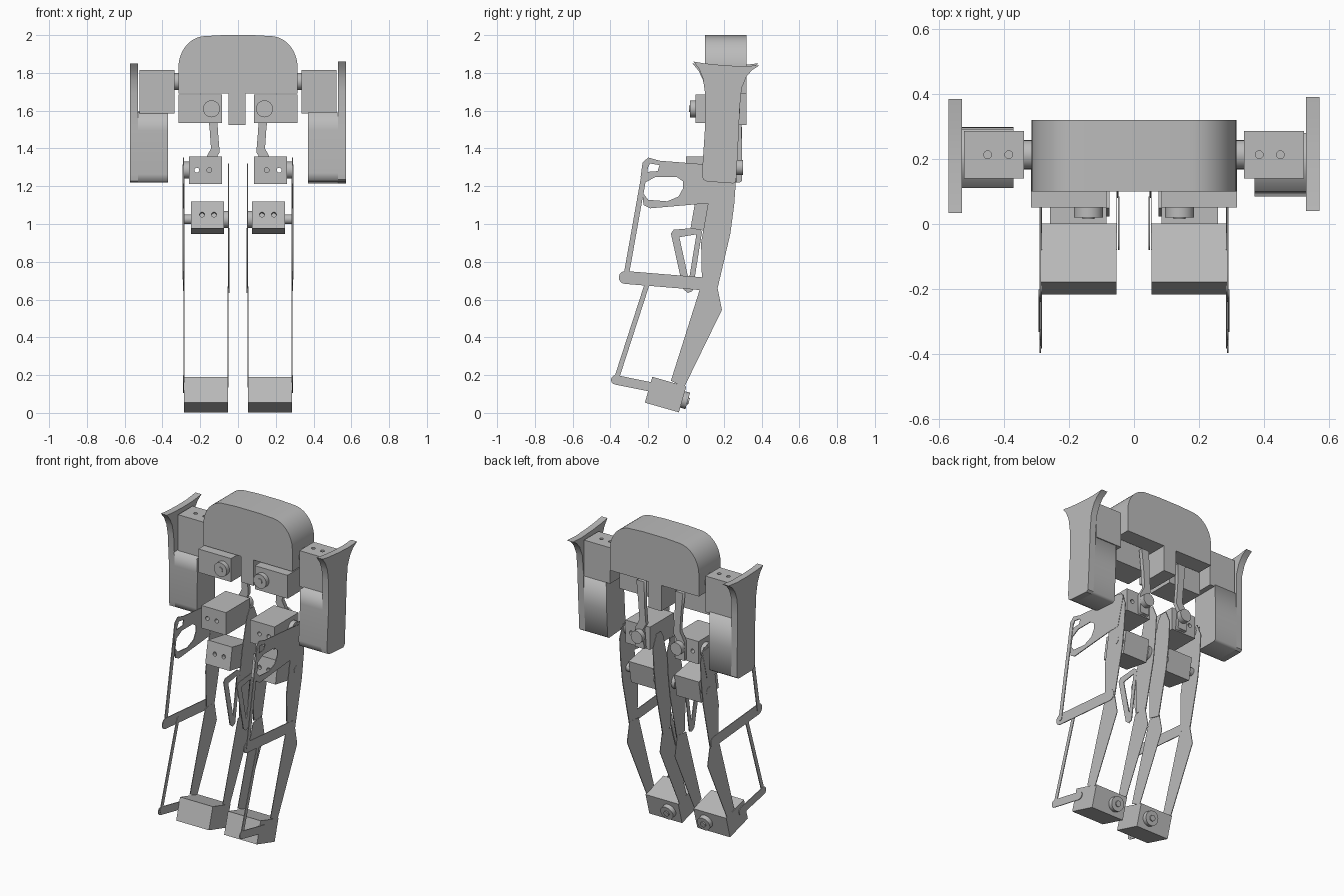
import bpy
from math import cos, sin, pi, radians, atan2
from mathutils import Matrix, Vector

if "Cube" in bpy.data.objects:
    bpy.data.objects.remove(bpy.data.objects["Cube"])

grey = bpy.data.materials.new("plain_grey")
grey.use_nodes = True
grey.diffuse_color = (0.5, 0.5, 0.5, 1)
grey.node_tree.nodes["Principled BSDF"].inputs["Base Color"].default_value = (0.5, 0.5, 0.5, 1)

# Local profile axes mapped to the world: side plates (y, z) and front plates (x, z)
SIDE = Matrix(((0, 0, 1, 0), (1, 0, 0, 0), (0, 1, 0, 0), (0, 0, 0, 1)))
FRONT = Matrix(((1, 0, 0, 0), (0, 0, -1, 0), (0, 1, 0, 0), (0, 0, 0, 1)))


def finish(obj, name, smooth=False):
    obj.name = name
    obj.data.materials.clear()
    obj.data.materials.append(grey)
    if smooth:
        bpy.ops.object.shade_smooth_by_angle(angle=radians(35))
    return obj


def plate(name, loops, frame, middle, thick, smooth=False):
    """Extruded outline; loops after the first are holes."""
    curve = bpy.data.curves.new(name, "CURVE")
    curve.dimensions, curve.fill_mode, curve.extrude = "2D", "BOTH", thick / 2
    for loop in loops:
        spline = curve.splines.new("POLY")
        spline.points.add(len(loop) - 1)
        for point, (u, v) in zip(spline.points, loop):
            point.co = (u, v, 0, 1)
        spline.use_cyclic_u = True
    obj = bpy.data.objects.new(name, curve)
    bpy.context.collection.objects.link(obj)
    shift = Vector((middle, 0, 0)) if frame is SIDE else Vector((0, middle, 0))
    obj.matrix_world = Matrix.Translation(shift) @ frame
    bpy.ops.object.select_all(action="DESELECT")
    obj.select_set(True)
    bpy.context.view_layer.objects.active = obj
    bpy.ops.object.convert(target="MESH")
    return finish(bpy.context.object, name, smooth)


def box(name, centre, size, tilt=0):
    bpy.ops.mesh.primitive_cube_add(size=1, location=centre, rotation=(tilt, 0, 0))
    bpy.context.object.scale = size
    return finish(bpy.context.object, name)


def disc(name, centre, radius, depth, axis="x", tilt=0):
    turn = {"x": (0, pi / 2, 0), "y": (pi / 2 + tilt, 0, 0), "z": (0, 0, 0)}[axis]
    bpy.ops.mesh.primitive_cylinder_add(vertices=24, radius=radius, depth=depth,
                                        location=centre, rotation=turn)
    return finish(bpy.context.object, name, True)


def drill(obj, cutter):
    cutter.hide_render = True
    mod = obj.modifiers.new("hole", "BOOLEAN")
    mod.operation, mod.object, mod.solver = "DIFFERENCE", cutter, "EXACT"
    bpy.context.view_layer.objects.active = obj
    bpy.ops.object.modifier_apply(modifier="hole")
    bpy.data.objects.remove(cutter)


def capsule(p, q, r):
    """Outline of a bar with round ends."""
    a = atan2(q[1] - p[1], q[0] - p[0])
    steps = [i * pi / 8 for i in range(9)]
    return ([(p[0] + r * cos(a + pi / 2 + t), p[1] + r * sin(a + pi / 2 + t)) for t in steps]
            + [(q[0] + r * cos(a - pi / 2 + t), q[1] + r * sin(a - pi / 2 + t)) for t in steps])


# Torso with rounded shoulders, and the stem below it
arc = [(0.17 + 0.145 * cos(i * pi / 24), 1.83 + 0.165 * sin(i * pi / 24)) for i in range(13)]
half = [(0.315, 1.69)] + arc + [(0.08, 2.0)]
plate("torso", [half + [(-x, z) for x, z in reversed(half)]], FRONT, 0.21, 0.22, True)
box("torso_stem", (-0.004, 0.21, 1.61), (0.09, 0.22, 0.17))

# Side outlines
SHIELD = [(0.04, 1.86), (0.07, 1.82), (0.09, 1.77), (0.1, 1.7), (0.1, 1.5), (0.085, 1.27),
          (0.09, 1.235), (0.11, 1.225), (0.25, 1.215), (0.265, 1.225), (0.275, 1.4),
          (0.285, 1.62), (0.295, 1.72), (0.32, 1.78), (0.35, 1.815), (0.39, 1.84),
          (0.3, 1.835), (0.2, 1.84), (0.1, 1.85)]
THIGH_BACK = [(0.265, 1.24), (0.255, 1.1), (0.235, 0.95), (0.2, 0.8), (0.165, 0.65)]
THIGH = [(0.16, 1.28), (0.185, 1.32), (0.23, 1.32)] + THIGH_BACK + [
    (0.085, 0.67), (0.08, 0.9), (0.115, 1.1)]
BRACKET = [(-0.225, 1.1), (-0.19, 1.083), (0.12, 1.11), (0.2, 1.11), (0.25, 1.3), (0.05, 1.32),
           (-0.14, 1.335), (-0.2, 1.352), (-0.23, 1.325), (-0.24, 1.25)]
BRACKET_HOLE = [(-0.215, 1.22), (-0.16, 1.25), (-0.05, 1.25), (-0.015, 1.225), (-0.015, 1.19),
                (-0.04, 1.145), (-0.1, 1.12), (-0.2, 1.128), (-0.225, 1.16)]
BRACKET_SLOT = [(-0.215, 1.275), (-0.19, 1.32), (-0.14, 1.312), (-0.15, 1.28)]
SHANK = [(0.075, 0.66), (0.165, 0.67), (0.19, 0.545), (-0.01, 0.135), (-0.08, 0.17)]
TRIANGLE = [(-0.08, 0.95), (-0.065, 0.97), (0.06, 0.98), (0.085, 0.96), (0.035, 0.645),
            (0.01, 0.635), (-0.015, 0.655)]
TRIANGLE_HOLE = [(-0.035, 0.93), (0.055, 0.945), (0.015, 0.7)]

for s, side in ((1, "left"), (-1, "right")):
    def name(part):
        return side + "_" + part

    # Shoulder motor and arm
    disc(name("shoulder_shaft"), (s * 0.328, 0.213, 1.755), 0.045, 0.04)
    box(name("shoulder_motor"), (s * 0.43, 0.213, 1.7), (0.185, 0.146, 0.23))
    for x in (0.385, 0.45):
        drill(bpy.context.scene.objects[name("shoulder_motor")],
              disc("cutter", (s * x, 0.213, 1.815), 0.012, 0.04, "z"))
    shield = plate(name("arm_shield"), [SHIELD], SIDE, s * 0.55, 0.042, True)
    block = plate(name("forearm_block"), [[(0.1, 1.59)] + SHIELD[4:11] + [(0.28, 1.59)]],
                  SIDE, s * 0.45, 0.16)
    if s < 0:
        pivot = Vector((0, 0.21, 1.76))
        swing = (Matrix.Translation(pivot) @ Matrix.Rotation(radians(3.5), 4, "X")
                 @ Matrix.Translation(-pivot))
        for obj in (shield, block):
            obj.matrix_world = swing @ obj.matrix_world

    # Hip motor with its front hub and the bent hanger behind
    box(name("hip_motor"), (s * 0.2, 0.135, 1.61), (0.232, 0.17, 0.15))
    disc(name("hip_hub"), (s * 0.14, 0.036, 1.61), 0.045, 0.032, "y")
    disc(name("hip_hub_cap"), (s * 0.14, 0.018, 1.61), 0.018, 0.006, "y")
    hanger = [(0.11, 1.65), (0.165, 1.65), (0.15, 1.5), (0.143, 1.4), (0.175, 1.34),
              (0.175, 1.22), (0.11, 1.22), (0.12, 1.34), (0.097, 1.38), (0.107, 1.5)]
    plate(name("hip_hanger"), [[(s * x, z) for x, z in hanger]], FRONT, 0.255, 0.025)
    disc(name("hip_rear_hub"), (s * 0.14, 0.285, 1.3), 0.04, 0.035, "y")

    # Thigh and knee motors
    thigh = box(name("thigh_motor"), (s * 0.172, 0.122, 1.285), (0.174, 0.244, 0.145))
    for x in (0.152, 0.218):
        drill(thigh, disc("cutter", (s * x, 0.12, 1.285), 0.013, 0.5, "y"))
    disc(name("thigh_shaft"), (s * 0.272, 0.18, 1.285), 0.045, 0.03)
    tilt = radians(-10)
    knee = box(name("knee_motor"), (s * 0.162, 0.125, 1.033), (0.174, 0.18, 0.145), tilt)
    for x in (0.127, 0.19):
        drill(knee, disc("cutter", (s * x, 0.035, 1.05), 0.013, 0.06, "y", tilt))
    disc(name("knee_shaft"), (s * 0.063, 0.18, 1.025), 0.045, 0.026)
    disc(name("knee_pin"), (s * 0.265, 0.18, 1.025), 0.025, 0.05)

    # Outer leg plates and linkage
    plate(name("outer_thigh"), [THIGH], SIDE, s * 0.286, 0.005)
    plate(name("linkage_bracket"), [BRACKET, BRACKET_HOLE, BRACKET_SLOT], SIDE, s * 0.288, 0.005)
    plate(name("upper_rod"), [capsule((-0.215, 1.3), (-0.318, 0.72), 0.014)], SIDE, s * 0.291, 0.005)
    plate(name("knee_bar"), [capsule((-0.322, 0.717), (0.13, 0.68), 0.034)], SIDE, s * 0.288, 0.005)
    plate(name("lower_rod"), [capsule((-0.2, 0.7), (-0.37, 0.175), 0.013)], SIDE, s * 0.286, 0.005)
    plate(name("ankle_bar"), [capsule((-0.372, 0.175), (-0.15, 0.13), 0.025)], SIDE, s * 0.288, 0.005)
    plate(name("outer_shank"), [SHANK], SIDE, s * 0.285, 0.004)

    # Inner leg plates and triangular link
    plate(name("inner_thigh"), [THIGH], SIDE, s * 0.05, 0.005)
    plate(name("inner_shank"), [SHANK], SIDE, s * 0.053, 0.003)
    plate(name("triangle_link"), [TRIANGLE, TRIANGLE_HOLE], SIDE, s * 0.047, 0.005)

    # Foot block leaning back, with its rear hub
    lean = radians(-16)
    foot = Vector((s * 0.17, -0.108, 0.097))
    box(name("foot"), foot, (0.232, 0.187, 0.142), lean)
    back = Matrix.Rotation(lean, 3, "X") @ Vector((0, 0.107, 0))
    hub = foot + back + Vector((-s * 0.04, 0, 0))
    disc(name("foot_hub"), hub, 0.045, 0.03, "y", lean)
    disc(name("foot_hub_cap"), hub + back * 0.17, 0.018, 0.008, "y", lean)
